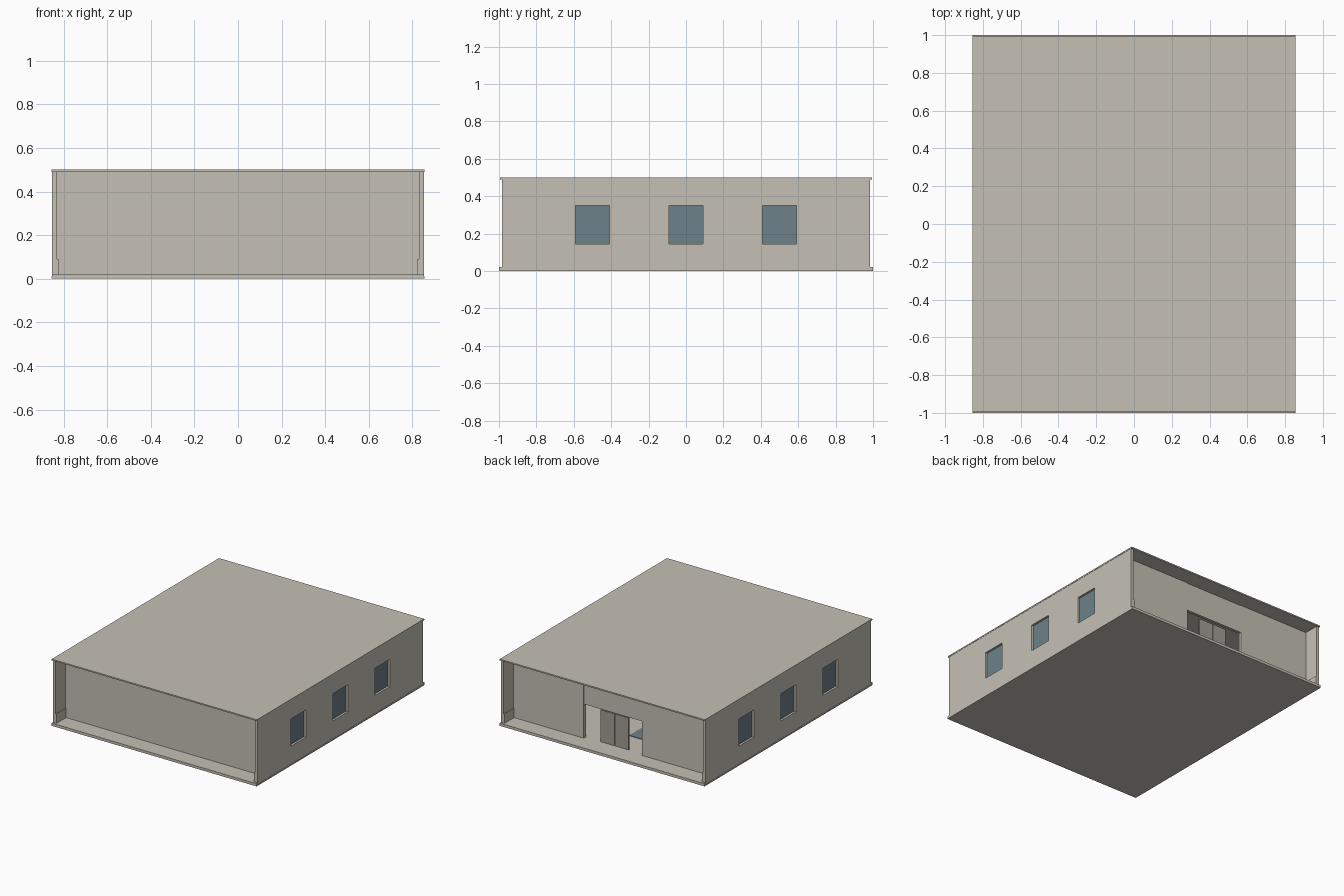
import bpy
import bmesh
from mathutils import Vector

default = bpy.data.objects.get("Cube")
if default:
    bpy.data.objects.remove(default, do_unlink=True)


def material(name, rgb):
    mat = bpy.data.materials.new(name)
    mat.use_nodes = True
    colour = (*rgb, 1)
    mat.diffuse_color = colour
    mat.node_tree.nodes["Principled BSDF"].inputs["Base Color"].default_value = colour
    return mat


CONCRETE = material("warm_concrete", (0.56, 0.53, 0.46))
GLASS = material("blue_grey_glass", (0.15, 0.22, 0.25))
DOOR = material("door_grey", (0.36, 0.34, 0.29))


def box(name, x, y, z, mat):
    """Box spanning the (low, high) ranges in x, y and z."""
    bm = bmesh.new()
    bmesh.ops.create_cube(bm, size=1)
    spans = [sorted(s) for s in (x, y, z)]
    for v in bm.verts:
        v.co = Vector([lo + (c + 0.5) * (hi - lo) for c, (lo, hi) in zip(v.co, spans)])
    mesh = bpy.data.meshes.new(name)
    bm.to_mesh(mesh)
    bm.free()
    mesh.materials.append(mat)
    obj = bpy.data.objects.new(name, mesh)
    bpy.context.collection.objects.link(obj)
    return obj


def cut(obj, cutter):
    """Subtract the cutter and keep the plain mesh."""
    mod = obj.modifiers.new("opening", "BOOLEAN")
    mod.operation = "DIFFERENCE"
    mod.solver = "EXACT"
    mod.object = cutter
    cutter.hide_render = True
    graph = bpy.context.evaluated_depsgraph_get()
    result = bpy.data.meshes.new_from_object(obj.evaluated_get(graph))
    obj.modifiers.clear()
    obj.data = result
    bpy.data.objects.remove(cutter, do_unlink=True)


HALF_X = 0.855    # outer face of the side walls
INNER_X = 0.83    # inner face of the side walls
WALL_Y = 0.87     # recessed end walls
FLOOR, CEILING = 0.02, 0.49

# Floor and roof slabs
box("base_slab", (-HALF_X, HALF_X), (-1, 1), (0, 0.01), CONCRETE)
box("floor", (-0.853, 0.853), (-1, 1), (0.01, FLOOR), CONCRETE)
box("roof", (-HALF_X, HALF_X), (-0.995, 0.995), (CEILING, 0.5), CONCRETE)

# Side walls, each with three recessed windows and an inner plinth
for side, s in (("left", 1), ("right", -1)):
    wall = box(side + "_wall", (s * INNER_X, s * 0.853), (-0.985, 0.985),
               (0.011, CEILING), CONCRETE)
    for i, y in enumerate((-0.5, 0, 0.5)):
        span_y, span_z = (y - 0.09, y + 0.09), (0.145, 0.35)
        cut(wall, box("window_cutter", (s * 0.8, s * 0.9), span_y, span_z, CONCRETE))
        box(f"{side}_window_{i + 1}", (s * 0.831, s * 0.837), span_y, span_z, GLASS)
    box(side + "_plinth", (s * 0.823, s * INNER_X), (-0.985, 0.985), (FLOOR, 0.09), CONCRETE)

# Front wall, set back under the roof
box("front_wall", (-INNER_X, INNER_X), (-WALL_Y, -0.845), (FLOOR, CEILING), CONCRETE)

# Back wall: two panels and a header above the entrance
OPEN_X, OPEN_Z = 0.243, 0.275
for side, s in (("left", 1), ("right", -1)):
    box(f"back_wall_{side}", (s * OPEN_X, s * INNER_X), (0.845, WALL_Y),
        (FLOOR, CEILING), CONCRETE)
box("back_wall_header", (-OPEN_X, OPEN_X), (0.845, WALL_Y - 0.004),
    (OPEN_Z, CEILING), CONCRETE)

# Pair of door leaves standing in the entrance
for side, s in (("left", 1), ("right", -1)):
    box(f"{side}_door", (s * 0.002, s * 0.117), (0.838, 0.85), (FLOOR, 0.26), DOOR)

# Glazed floor inlay inside the entrance
box("floor_inlay", (-0.3, 0.01), (0.35, 0.66), (FLOOR, FLOOR + 0.004), GLASS)
